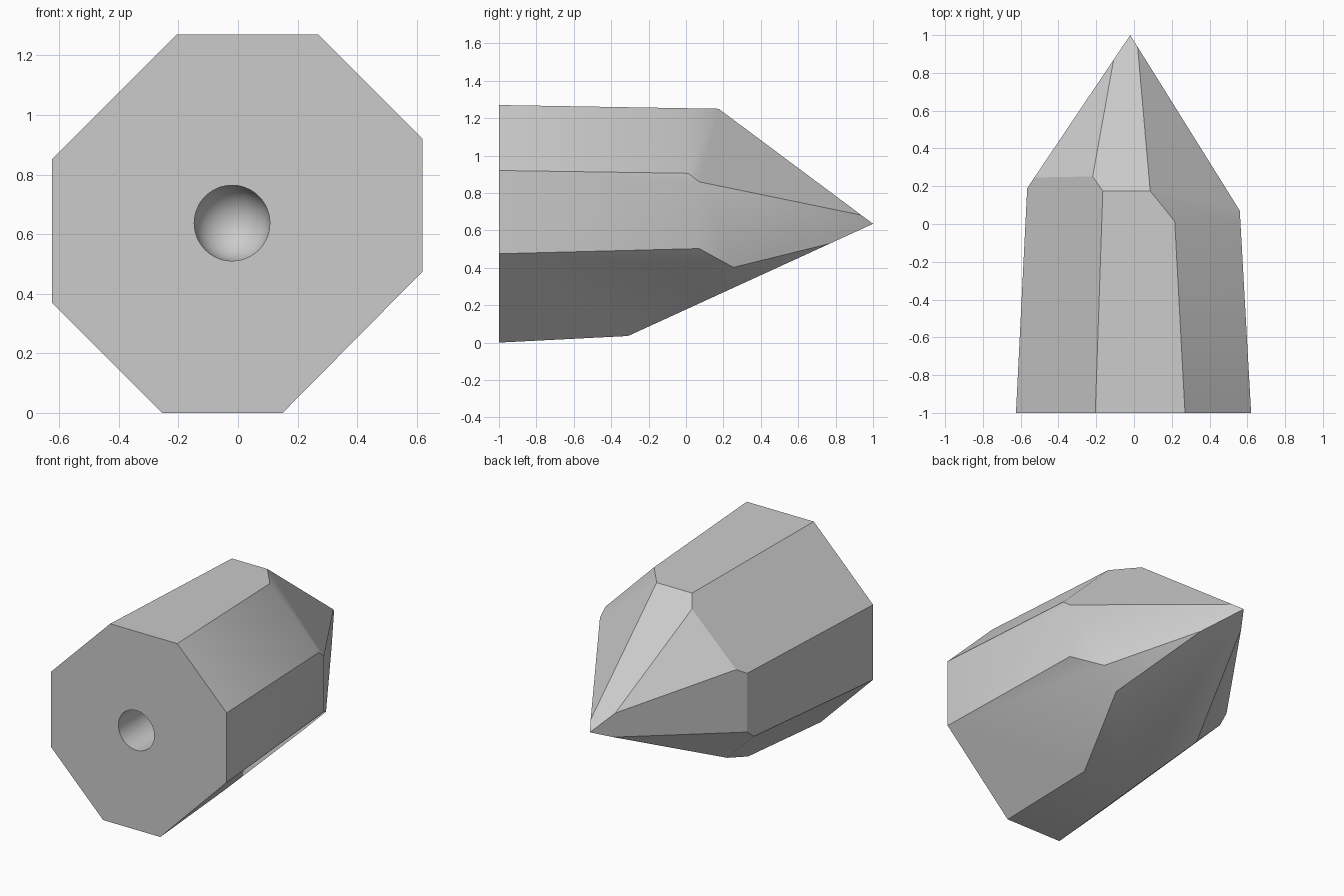
import bpy, bmesh, math
from mathutils import Vector, Matrix

cube = bpy.data.objects.get("Cube")
if cube:
    bpy.data.objects.remove(cube, do_unlink=True)


def make_object(name, bm):
    bmesh.ops.recalc_face_normals(bm, faces=bm.faces[:])
    mesh = bpy.data.meshes.new(name)
    bm.to_mesh(mesh)
    bm.free()
    obj = bpy.data.objects.new(name, mesh)
    bpy.context.collection.objects.link(obj)
    return obj


def slice_off(bm, point, normal):
    """Cut away everything beyond a plane and close the cut."""
    geom = bm.verts[:] + bm.edges[:] + bm.faces[:]
    bmesh.ops.bisect_plane(bm, geom=geom, dist=1e-4, plane_co=point,
                           plane_no=Vector(normal).normalized(), clear_outer=True)
    open_edges = [e for e in bm.edges if e.is_boundary]
    if open_edges:
        bmesh.ops.holes_fill(bm, edges=open_edges, sides=0)


# Crystal: a block faceted by cutting planes
bm = bmesh.new()
bmesh.ops.create_cube(bm, size=4, matrix=Matrix.Translation((0, 1, 1)))

# Eight tapering sides: base corner (x, z) and taper of the side that starts there
sides = [(-0.255, 0, 0.051), (0.15, 0, 0.058), (0.62, 0.475, 0.056), (0.62, 0.92, 0.05),
         (0.27, 1.27, 0.017), (-0.205, 1.27, 0.036), (-0.625, 0.85, 0.05), (-0.625, 0.37, 0.068)]
for i, (x, z, taper) in enumerate(sides):
    next_x, next_z, _ = sides[(i + 1) % len(sides)]
    out = Vector((next_z - z, 0, x - next_x)).normalized()
    slice_off(bm, (x, -1, z), (out.x, taper, out.z))

# Four main facets meeting at the tip
tip = (-0.02, 1, 0.635)
for normal in [(1, 0.624, 0), (-1, 0.673, 0), (0, 0.745, 1), (0, 0.458, -1)]:
    slice_off(bm, tip, normal)

# Four corner facets between them
corner_facets = [((0.56, 0.07, 0.86), (1, 0.828, 0.994)),
                 ((-0.225, 0.25, 1.188), (-1, 0.913, 0.984)),
                 ((0.451, 0.245, 0.4), (1, 0.92, -1.2)),
                 ((-0.565, 0.19, 0.473), (-1, 0.826, -0.987))]
for point, normal in corner_facets:
    slice_off(bm, point, normal)
bmesh.ops.remove_doubles(bm, verts=bm.verts[:], dist=1e-3)
crystal = make_object("crystal", bm)

# Round-ended mounting hole in the flat base
radius, wall_end, steps = 0.127, -0.6, 12
profile = [(0, -1.2), (radius, -1.2)]
for i in range(steps + 1):
    a = math.pi / 2 * i / steps
    profile.append((radius * math.cos(a), wall_end + radius * math.sin(a)))
bm = bmesh.new()
center = Vector((-0.02, 0, 0.637))
verts = [bm.verts.new(center + Vector((r, y, 0))) for r, y in profile]
edges = [bm.edges.new(pair) for pair in zip(verts, verts[1:])]
bmesh.ops.spin(bm, geom=verts + edges, cent=center, axis=(0, 1, 0),
               angle=math.tau, steps=48)
bmesh.ops.remove_doubles(bm, verts=bm.verts[:], dist=1e-4)
cutter = make_object("hole_cutter", bm)
cutter.hide_render = True

boolean = crystal.modifiers.new("mounting_hole", "BOOLEAN")
boolean.operation = "DIFFERENCE"
boolean.solver = "EXACT"
boolean.object = cutter
bpy.ops.object.select_all(action="DESELECT")
crystal.select_set(True)
bpy.context.view_layer.objects.active = crystal
bpy.ops.object.modifier_apply(modifier=boolean.name)
bpy.data.objects.remove(cutter, do_unlink=True)

# Plain grey surface with crisp facet edges
grey = bpy.data.materials.new("light_grey")
grey.use_nodes = True
color = (0.6, 0.6, 0.6, 1)
grey.diffuse_color = color
grey.node_tree.nodes["Principled BSDF"].inputs["Base Color"].default_value = color
crystal.data.materials.clear()
crystal.data.materials.append(grey)
bpy.ops.object.shade_smooth_by_angle(angle=math.radians(30))
